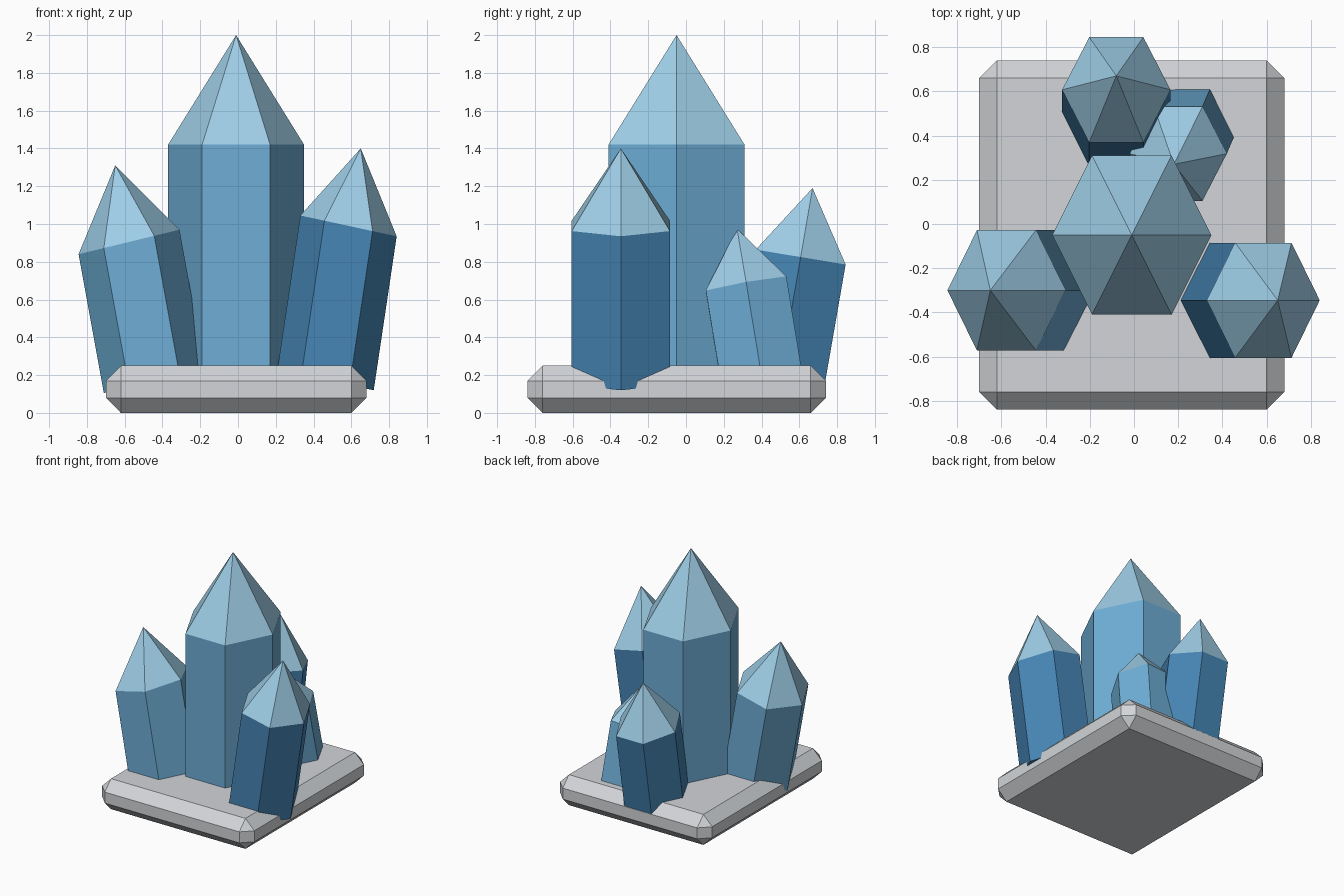
import bpy
import bmesh
from math import cos, sin, pi
from mathutils import Vector

if "Cube" in bpy.data.objects:
    bpy.data.objects.remove(bpy.data.objects["Cube"], do_unlink=True)


def linear(c):
    c /= 255
    return c / 12.92 if c <= 0.04045 else ((c + 0.055) / 1.055) ** 2.4


def material(name, *rgb):
    mat = bpy.data.materials.new(name)
    mat.use_nodes = True
    color = [linear(c) for c in rgb] + [1]
    mat.diffuse_color = color
    bsdf = next(n for n in mat.node_tree.nodes if n.type == "BSDF_PRINCIPLED")
    bsdf.inputs["Base Color"].default_value = color
    return mat


light_blue = material("light_blue", 110, 174, 214)
deep_blue = material("deep_blue", 70, 134, 182)
pale_blue = material("pale_blue", 158, 205, 230)
stone_grey = material("stone_grey", 210, 213, 216)


def add_object(name, bm, *mats):
    mesh = bpy.data.meshes.new(name)
    bmesh.ops.recalc_face_normals(bm, faces=bm.faces)
    bm.to_mesh(mesh)
    bm.free()
    for mat in mats:
        mesh.materials.append(mat)
    obj = bpy.data.objects.new(name, mesh)
    bpy.context.collection.objects.link(obj)
    return obj


def crystal(name, body, shoulder, radius, depth, apex, lean=(0, 0), tilt=(0, 0)):
    """Leaning hexagonal prism with a pointed cap; tilt is the slope of its rings."""
    bm = bmesh.new()
    top = Vector(shoulder)
    bottom = top - depth * Vector((*lean, 1))

    def ring(centre):
        verts = []
        for i in range(6):
            x = radius[0] * cos(i * pi / 3)
            y = radius[1] * sin(i * pi / 3) / sin(pi / 3)
            verts.append(bm.verts.new(centre + Vector((x, y, tilt[0] * x + tilt[1] * y))))
        return verts

    low, high = ring(bottom), ring(top)
    tip = bm.verts.new(apex)
    bm.faces.new(low)
    for i in range(6):
        j = (i + 1) % 6
        bm.faces.new((low[i], low[j], high[j], high[i]))
        bm.faces.new((high[i], high[j], tip)).material_index = 1
    return add_object(name, bm, body, pale_blue)


# Chamfered stone slab
bm = bmesh.new()
bmesh.ops.create_cube(bm, size=1)
bmesh.ops.scale(bm, vec=(1.38, 1.58, 0.25), verts=bm.verts)
slab = add_object("stone_base", bm, stone_grey)
slab.location = (-0.01, -0.05, 0.125)
bevel = slab.modifiers.new("chamfer", "BEVEL")
bevel.width = 0.08
bevel.segments = 1

# Upright main crystal
crystal("center_crystal", light_blue, (-0.01, -0.05, 1.42), (0.36, 0.36), 1.3,
        (-0.01, -0.05, 2.0))

# Crystals leaning outward around it
crystal("right_crystal", light_blue, (-0.577, -0.3, 0.905), (0.267, 0.272), 0.735,
        (-0.65, -0.3, 1.31), lean=(-0.182, 0), tilt=(0.243, 0))
crystal("left_crystal", deep_blue, (0.585, -0.345, 0.99), (0.255, 0.26), 0.815,
        (0.65, -0.345, 1.4), lean=(0.149, 0), tilt=(-0.216, 0))
crystal("back_crystal", deep_blue, (-0.08, 0.607, 0.825), (0.245, 0.238), 0.65,
        (-0.08, 0.67, 1.19), lean=(0, 0.174), tilt=(0, -0.165))
crystal("small_crystal", light_blue, (0.2, 0.318, 0.678), (0.22, 0.213), 0.53,
        (0.18, 0.27, 0.975), lean=(-0.07, -0.165), tilt=(0.07, 0.175))
